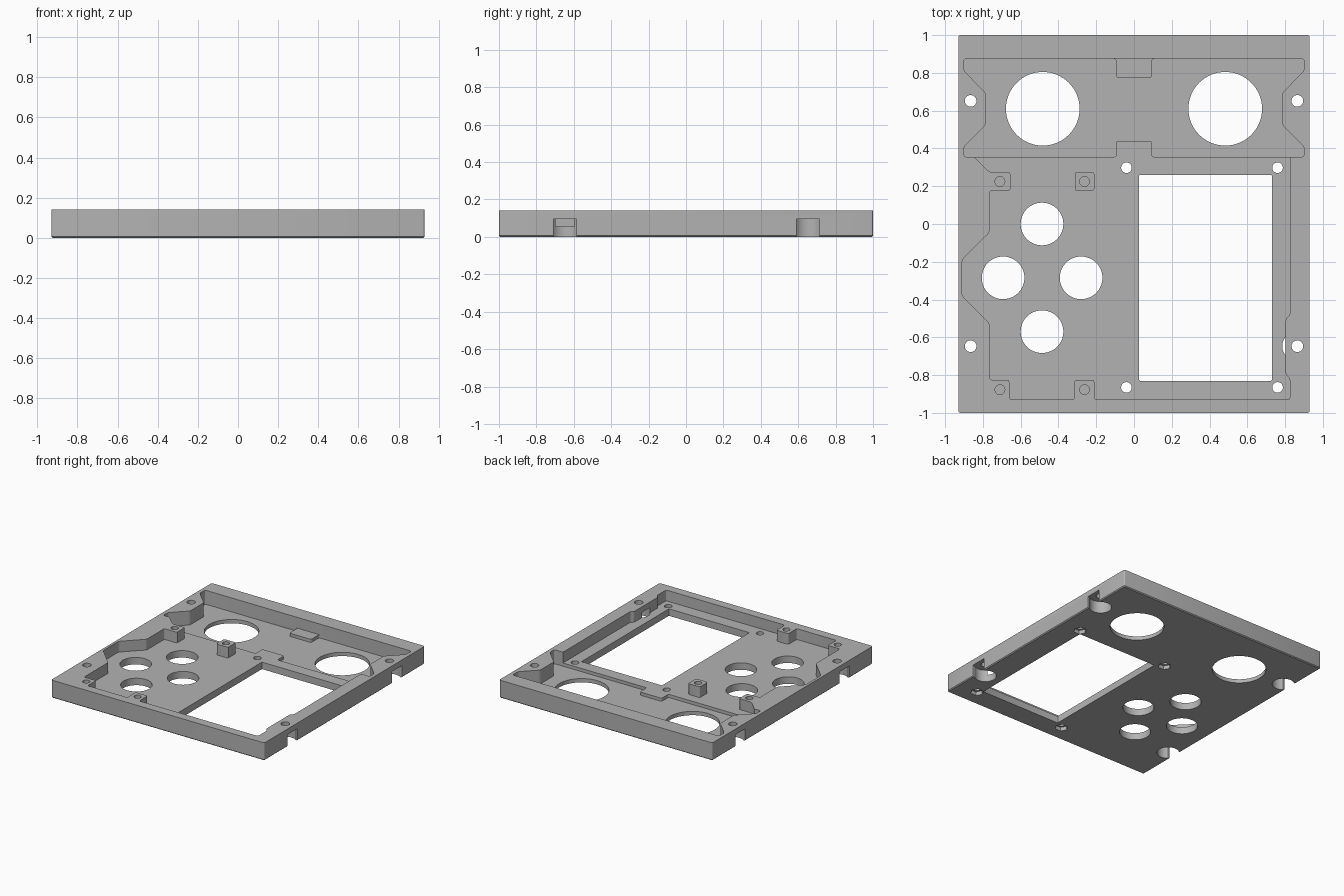
import bpy, bmesh
from math import cos, sin, tau

cube = bpy.data.objects.get("Cube")
if cube:
    bpy.data.objects.remove(cube, do_unlink=True)

TOP, FLOOR, DEEP_FLOOR = 0.14, 0.055, 0.03

grey = bpy.data.materials.new("plain grey")
grey.use_nodes = True
grey.diffuse_color = (0.45, 0.45, 0.45, 1)
grey.node_tree.nodes["Principled BSDF"].inputs["Base Color"].default_value = grey.diffuse_color


def prism(name, points, z0, z1, corner=0.0, chamfer=0.0):
    """Extrude an outline, optionally rounding upright edges and chamfering the base."""
    bm = bmesh.new()
    face = bm.faces.new([bm.verts.new((x, y, z0)) for x, y in points])
    up = bmesh.ops.extrude_face_region(bm, geom=[face])["geom"]
    for v in up:
        if isinstance(v, bmesh.types.BMVert):
            v.co.z = z1
    bmesh.ops.recalc_face_normals(bm, faces=bm.faces)
    if corner:
        upright = [e for e in bm.edges if abs(e.verts[0].co.z - e.verts[1].co.z) > 1e-4]
        bmesh.ops.bevel(bm, geom=upright, offset=corner, segments=3, profile=0.5,
                        affect='EDGES', clamp_overlap=True)
    if chamfer:
        base = [e for e in bm.edges if all(abs(v.co.z - z0) < 1e-5 for v in e.verts)]
        bmesh.ops.bevel(bm, geom=base, offset=chamfer, segments=1, affect='EDGES')
    bmesh.ops.recalc_face_normals(bm, faces=bm.faces)
    mesh = bpy.data.meshes.new(name)
    bm.to_mesh(mesh)
    bm.free()
    mesh.materials.append(grey)
    obj = bpy.data.objects.new(name, mesh)
    bpy.context.scene.collection.objects.link(obj)
    return obj


def rect(x0, x1, y0, y1):
    return [(x0, y0), (x1, y0), (x1, y1), (x0, y1)]


def ring(x, y, r, n=48):
    return [(x + r * cos(tau * i / n), y + r * sin(tau * i / n)) for i in range(n)]


def cut(target, points, z0, z1, corner=0.0):
    """Subtract an extruded outline from the target."""
    tool = prism("cutter", points, z0, z1, corner)
    tool.hide_render = True
    mod = target.modifiers.new("cut", 'BOOLEAN')
    mod.operation, mod.solver, mod.object = 'DIFFERENCE', 'EXACT', tool
    bpy.context.view_layer.objects.active = target
    bpy.ops.object.modifier_apply(modifier=mod.name)
    bpy.data.objects.remove(tool, do_unlink=True)


# Outer slab
panel = prism("front_panel", rect(-0.93, 0.93, -1, 1), 0, TOP, corner=0.012, chamfer=0.007)

# Deep pocket around the two large openings, leaving two tabs
half = [(0.095, 0.875), (0.9, 0.875), (0.9, 0.81), (0.785, 0.695),
        (0.785, 0.525), (0.9, 0.41), (0.9, 0.355), (0.095, 0.355), (0.095, 0.44)]
deep = [(0.095, 0.775)] + half
deep += [(-x, y) for x, y in reversed(deep)]
cut(panel, deep, DEEP_FLOOR, 0.3, corner=0.012)
cut(panel, rect(-0.12, 0.12, 0.36, 0.875), FLOOR, 0.3)

# Main pocket, stepping around the screw bosses
main = [(-0.86, 0.37), (-0.765, 0.275), (-0.655, 0.275), (-0.655, 0.175), (-0.765, 0.175),
        (-0.765, -0.045), (-0.91, -0.19), (-0.91, -0.38), (-0.765, -0.525),
        (-0.765, -0.825), (-0.66, -0.825), (-0.66, -0.93), (-0.315, -0.93),
        (-0.315, -0.825), (-0.21, -0.825), (-0.21, -0.93), (0.825, -0.93),
        (0.825, -0.815), (0.803, -0.8), (0.803, -0.5), (0.825, -0.485), (0.825, 0.37)]
cut(panel, main, FLOOR, 0.3, corner=0.012)

# Display window
cut(panel, rect(0.027, 0.73, -0.83, 0.26), -0.1, 0.3, corner=0.006)

# Large round openings and four button holes
for x in (-0.483, 0.483):
    cut(panel, ring(x, 0.61, 0.195, 64), -0.1, 0.3)
for x, y in ((-0.487, 0), (-0.487, -0.57), (-0.693, -0.285), (-0.28, -0.285)):
    cut(panel, ring(x, y, 0.113), -0.1, 0.3)

# Edge screw holes with wide recesses below that open through the sides
for s in (-1, 1):
    for y in (-0.647, 0.652):
        x = s * 0.865
        cut(panel, ring(x, y, 0.031, 32), -0.1, 0.3)
        cut(panel, ring(x, y, 0.08), -0.1, 0.095)
        cut(panel, rect(min(x, s), max(x, s), y - 0.062, y + 0.062), -0.1, 0.095)

# Display screw holes with hexagonal recesses below
for x in (-0.04, 0.76):
    for y in (-0.865, 0.298):
        cut(panel, ring(x, y, 0.028, 32), -0.1, 0.3)
        cut(panel, ring(x, y, 0.048, 6), -0.1, 0.03)

# Free-standing boss, then blind holes in every boss
boss = prism("circuit_board_boss", rect(-0.313, -0.21, 0.175, 0.275), FLOOR - 0.01, TOP, corner=0.012)
for x, y, part in ((-0.71, 0.225, panel), (-0.71, -0.877, panel),
                   (-0.262, -0.877, panel), (-0.262, 0.225, boss)):
    cut(part, ring(x, y, 0.026, 32), 0.065, 0.3)

# Smooth the round walls while keeping edges crisp
for part in (panel, boss):
    bpy.ops.object.select_all(action='DESELECT')
    part.select_set(True)
    bpy.context.view_layer.objects.active = part
    bpy.ops.object.shade_smooth_by_angle(angle=0.52)
